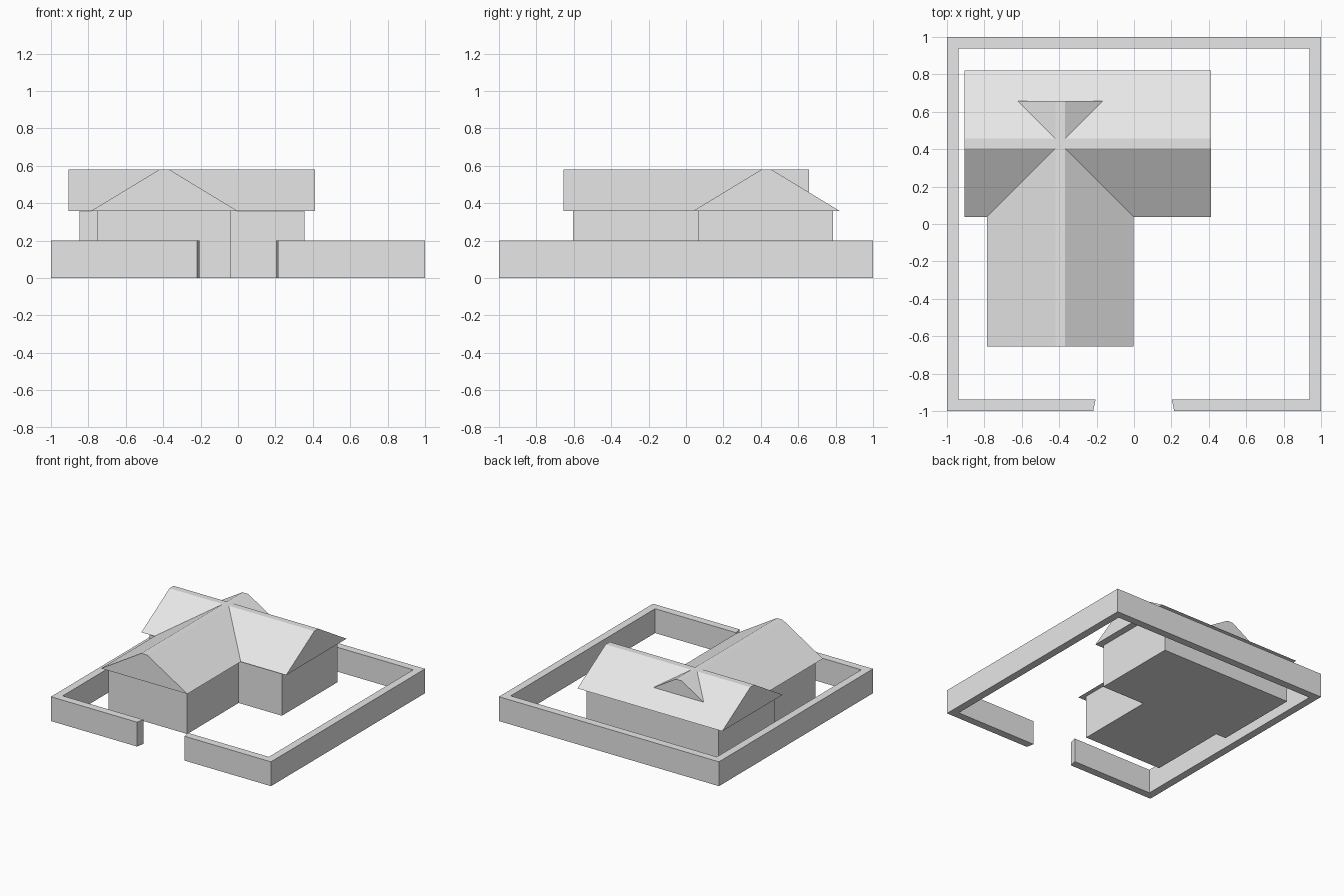
import bpy
import bmesh
from mathutils import Vector

default = bpy.data.objects.get("Cube")
if default:
    bpy.data.objects.remove(default, do_unlink=True)

grey = bpy.data.materials.new("plain grey")
grey.use_nodes = True
grey.diffuse_color = (0.8, 0.8, 0.8, 1)
grey.node_tree.nodes["Principled BSDF"].inputs["Base Color"].default_value = (0.8, 0.8, 0.8, 1)


def prism(name, profile, sweep):
    """Sweep a closed flat profile along a vector into a solid."""
    bm = bmesh.new()
    face = bm.faces.new([bm.verts.new(p) for p in profile])
    moved = bmesh.ops.extrude_face_region(bm, geom=[face], use_keep_orig=True)["geom"]
    bmesh.ops.translate(bm, vec=Vector(sweep),
                        verts=[v for v in moved if isinstance(v, bmesh.types.BMVert)])
    bmesh.ops.recalc_face_normals(bm, faces=bm.faces)
    mesh = bpy.data.meshes.new(name)
    bm.to_mesh(mesh)
    bm.free()
    mesh.materials.append(grey)
    obj = bpy.data.objects.new(name, mesh)
    bpy.context.collection.objects.link(obj)
    return obj


WALL_TOP, RIDGE, FENCE_TOP = 0.358, 0.58, 0.2


def gable(mid, half):
    """Roof cross-section with a narrow flat ridge: (across, height) pairs."""
    cap = 0.026
    return [(mid - half, WALL_TOP), (mid + half, WALL_TOP),
            (mid + cap, RIDGE), (mid - cap, RIDGE)]


# House walls: wide rear wing with a front wing
front, step, back = -0.605, 0.063, 0.785
plan = [(-0.755, front), (-0.038, front), (-0.038, step), (0.355, step),
        (0.355, back), (-0.847, back), (-0.847, step), (-0.755, step)]
prism("house_walls", [(x, y, 0) for x, y in plan], (0, 0, WALL_TOP))

# Two crossing gable roofs merged into one
roof = prism("roof", [(-0.905, y, z) for y, z in gable(0.43, 0.392)], (1.316, 0, 0))
cross = prism("front_roof", [(x, -0.655, z) for x, z in gable(-0.394, 0.392)], (0, 1.313, 0))
union = roof.modifiers.new("merge", 'BOOLEAN')
union.operation = 'UNION'
union.solver = 'EXACT'
union.object = cross
bpy.context.view_layer.objects.active = roof
bpy.ops.object.modifier_apply(modifier=union.name)
bpy.data.objects.remove(cross, do_unlink=True)

# Boundary wall running around the plot, open at the front gate
inner = 0.937
loop = [(-0.218, -1), (-1, -1), (-1, 1), (1, 1), (1, -1), (0.215, -1),
        (0.202, -inner), (inner, -inner), (inner, inner), (-inner, inner),
        (-inner, -inner), (-0.205, -inner)]
prism("boundary_wall", [(x, y, 0) for x, y in loop], (0, 0, FENCE_TOP))
